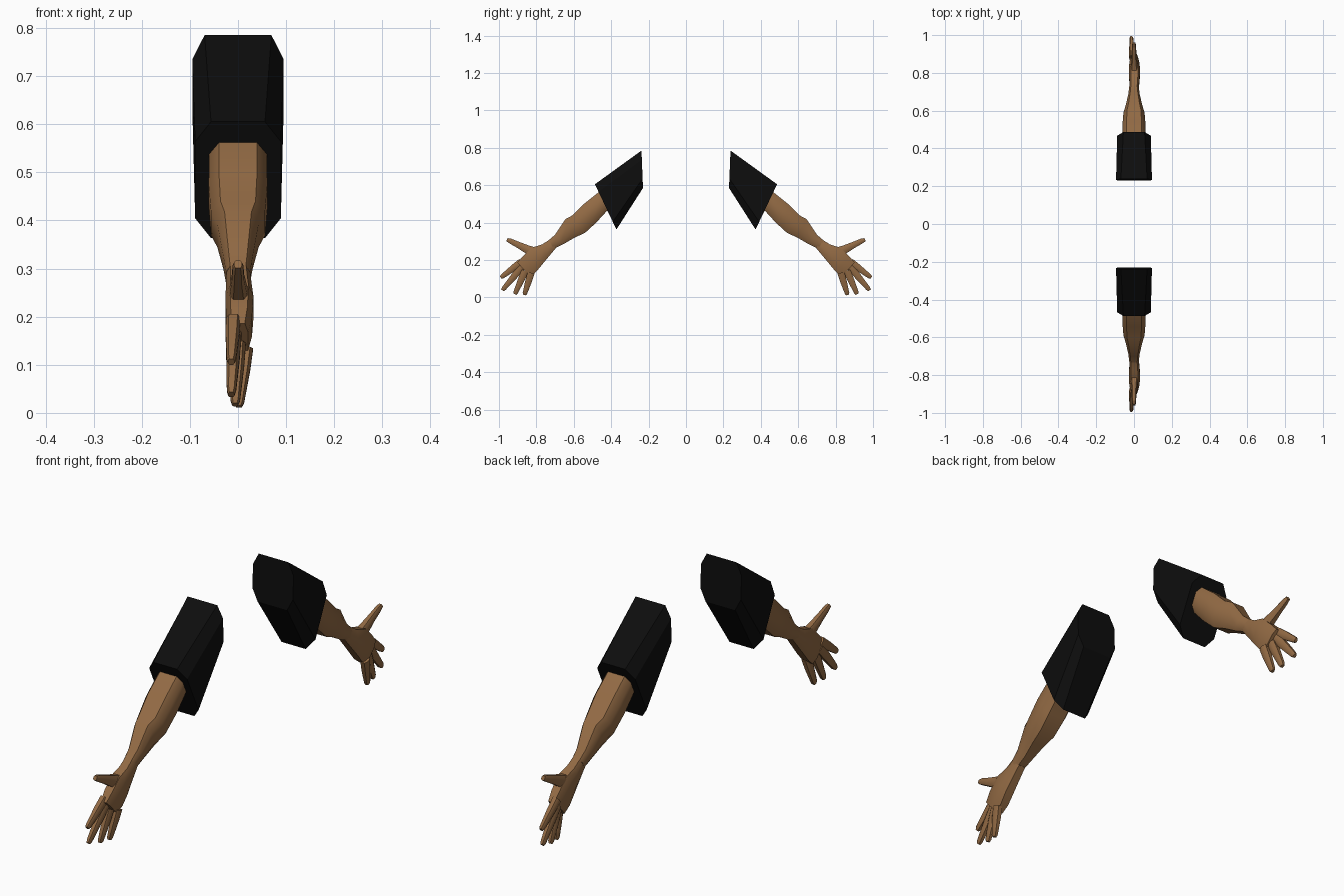
import bpy, bmesh, math
from mathutils import Vector

if "Cube" in bpy.data.objects:
    bpy.data.objects.remove(bpy.data.objects["Cube"])


def material(name, rgb):
    m = bpy.data.materials.new(name)
    m.diffuse_color = (*rgb, 1)
    m.use_nodes = True
    m.node_tree.nodes["Principled BSDF"].inputs["Base Color"].default_value = m.diffuse_color
    return m


SKIN = material("brown skin", (0.29, 0.145, 0.058))
CLOTH = material("black cloth", (0.004, 0.004, 0.004))


def section(top, bottom, half_w, cx=0.0, cut=0.25, flat=0.65):
    """Eight-sided ring between a top and a bottom point (y, z)."""
    t, b = Vector((0, *top)), Vector((0, *bottom))
    pts = []
    for x, f in ((-flat, 0), (flat, 0), (1, cut), (1, 1 - cut),
                 (flat, 1), (-flat, 1), (-1, 1 - cut), (-1, cut)):
        p = t.lerp(b, f)
        p.x = cx + x * half_w
        pts.append(p)
    return pts


def loft(name, rings, mat, side, angle):
    """Skin a closed tube over the rings; side is +1 or -1 along y."""
    bm = bmesh.new()
    loops = [[bm.verts.new((p.x, p.y * side, p.z)) for p in r] for r in rings]
    n = len(loops[0])
    for a, b in zip(loops, loops[1:]):
        for i in range(n):
            j = (i + 1) % n
            bm.faces.new((a[i], a[j], b[j], b[i]))
    bm.faces.new(loops[0])
    bm.faces.new(loops[-1])
    bmesh.ops.recalc_face_normals(bm, faces=bm.faces)
    me = bpy.data.meshes.new(name)
    bm.to_mesh(me)
    bm.free()
    me.materials.append(mat)
    ob = bpy.data.objects.new(name, me)
    bpy.context.collection.objects.link(ob)
    bpy.ops.object.select_all(action='DESELECT')
    ob.select_set(True)
    bpy.context.view_layer.objects.active = ob
    bpy.ops.object.shade_smooth_by_angle(angle=math.radians(angle))
    return ob


def finger(name, path, side):
    """Tube along (x, y, z, in-plane radius, x radius) points."""
    first, last = Vector(path[0][1:3]), Vector(path[-1][1:3])
    d = (last - first).normalized()
    nrm = Vector((-d.y, d.x))
    rings = []
    for x, y, z, r, rx in path:
        c = Vector((y, z))
        rings.append(section(c + nrm * r, c - nrm * r, rx, x, 0.28, 0.6))
    loft(name, rings, SKIN, side, 50)


# Forearm stations: top point, bottom point, half width, x centre
ARM = [
    ((0.400, 0.605), (0.355, 0.515), 0.060, 0),
    ((0.470, 0.560), (0.425, 0.460), 0.060, 0),
    ((0.545, 0.500), (0.480, 0.400), 0.061, 0),
    ((0.605, 0.440), (0.540, 0.345), 0.056, 0),
    ((0.645, 0.418), (0.595, 0.320), 0.043, 0),
    ((0.700, 0.335), (0.655, 0.285), 0.030, 0),
    ((0.735, 0.305), (0.712, 0.258), 0.025, 0),
]
# Palm stations, from the wrist to the knuckles
PALM = [
    ((0.715, 0.318), (0.695, 0.265), 0.024, 0),
    ((0.770, 0.283), (0.745, 0.205), 0.027, 0.002),
    ((0.825, 0.266), (0.772, 0.172), 0.029, 0.003),
    ((0.872, 0.220), (0.800, 0.138), 0.027, 0.002),
    ((0.902, 0.186), (0.832, 0.112), 0.020, 0.001),
]
# Finger bases and tips: x, y, z at each end
FINGERS = {
    "index_finger": ((-0.010, 0.880, 0.190), (-0.014, 0.990, 0.106)),
    "middle_finger": ((-0.008, 0.875, 0.165), (-0.014, 0.982, 0.038)),
    "ring_finger": ((0.001, 0.860, 0.142), (-0.006, 0.915, 0.017)),
    "little_finger": ((0.016, 0.828, 0.132), (0.002, 0.864, 0.013)),
}

for side, label in ((1, "back"), (-1, "front")):
    # Sleeve, wider at the shoulder and cut at a slant on both ends
    loft(label + "_sleeve", [
        section((0.238, 0.785), (0.230, 0.585), 0.095, cut=0.25, flat=0.73),
        section((0.487, 0.605), (0.372, 0.363), 0.089, cut=0.17, flat=0.63),
    ], CLOTH, side, 25)

    # Forearm and palm
    loft(label + "_forearm", [section(*r) for r in ARM], SKIN, side, 50)
    loft(label + "_palm", [section(*r) for r in PALM], SKIN, side, 50)

    # Four tapering fingers
    for name, (a, b) in FINGERS.items():
        a, b = Vector(a), Vector(b)
        path = []
        for t, r in ((0, 0.019), (0.35, 0.018), (0.7, 0.0145),
                     (0.93, 0.012), (1.0, 0.008)):
            path.append((*a.lerp(b, t), r, r * 0.8))
        finger(label + "_" + name, path, side)

    # Thumb, raised away from the palm
    finger(label + "_thumb", [
        (0.002, 0.790, 0.232, 0.030, 0.022),
        (0.001, 0.845, 0.255, 0.023, 0.018),
        (0.000, 0.895, 0.280, 0.017, 0.013),
        (0.000, 0.940, 0.302, 0.013, 0.011),
        (0.000, 0.957, 0.309, 0.009, 0.008),
    ], side)
